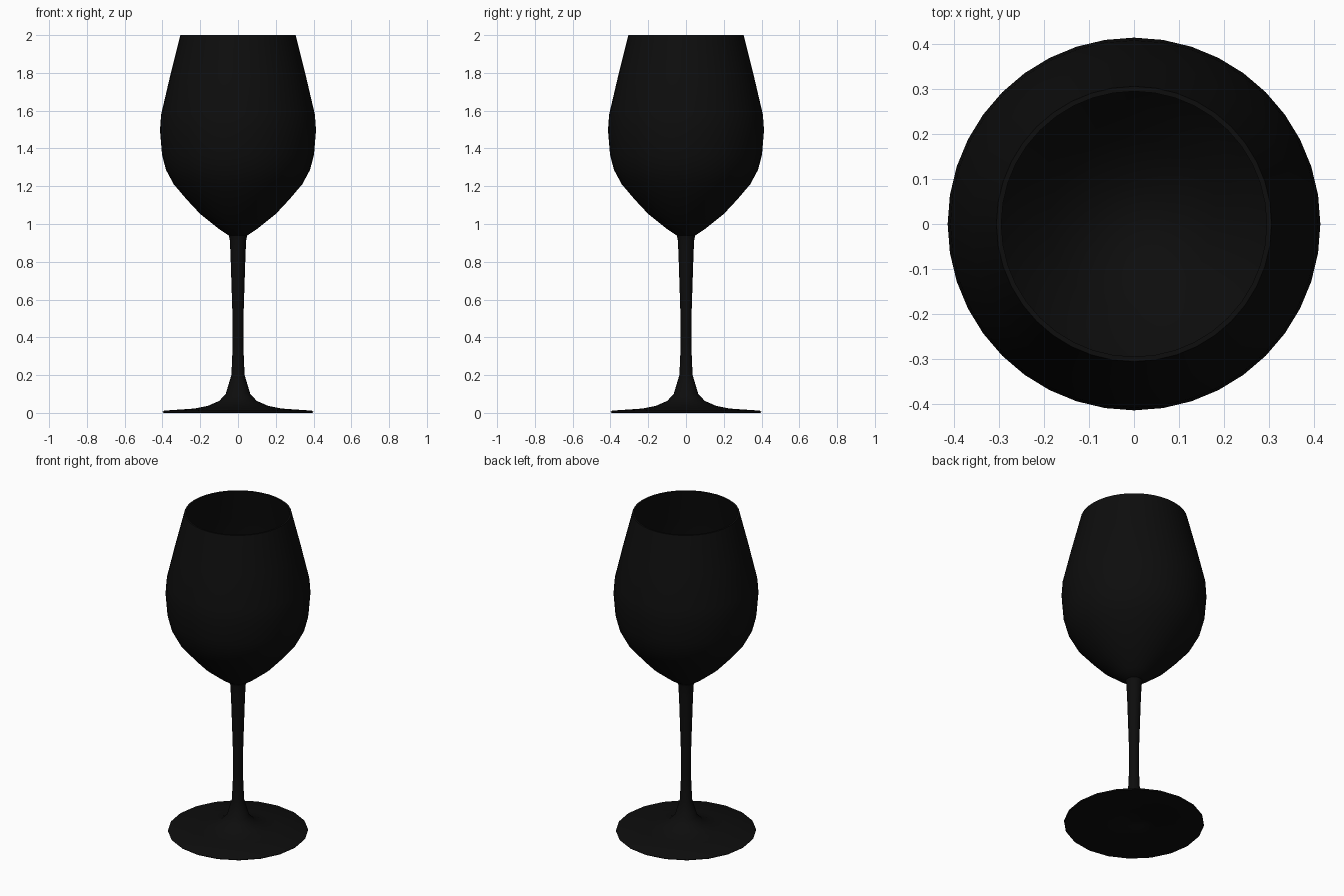
import bpy
import bmesh
from math import radians, tau

cube = bpy.data.objects.get("Cube")
if cube:
    bpy.data.objects.remove(cube, do_unlink=True)

# Single near-black colour
black = bpy.data.materials.new("near_black")
black.use_nodes = True
colour = (0.004, 0.004, 0.004, 1)
black.diffuse_color = colour
black.node_tree.nodes["Principled BSDF"].inputs["Base Color"].default_value = colour


def lathe(name, profile, sides):
    """Revolve a (radius, height) profile about the z axis."""
    bm = bmesh.new()
    verts = [bm.verts.new((r, 0, z)) for r, z in profile]
    edges = [bm.edges.new(pair) for pair in zip(verts, verts[1:])]
    bmesh.ops.spin(bm, geom=verts + edges, cent=(0, 0, 0), axis=(0, 0, 1),
                   angle=tau, steps=sides, use_merge=False)
    bmesh.ops.remove_doubles(bm, verts=bm.verts[:], dist=0.0005)
    bmesh.ops.recalc_face_normals(bm, faces=bm.faces[:])
    mesh = bpy.data.meshes.new(name)
    bm.to_mesh(mesh)
    bm.free()
    mesh.materials.append(black)
    obj = bpy.data.objects.new(name, mesh)
    bpy.context.collection.objects.link(obj)
    bpy.ops.object.select_all(action='DESELECT')
    obj.select_set(True)
    bpy.context.view_layer.objects.active = obj
    bpy.ops.object.shade_smooth_by_angle(angle=radians(40))
    return obj


# Bowl: outer wall up to the rim, then a thin inner wall back down
outer = [(0.05, 0.94), (0.10, 0.973), (0.20, 1.053), (0.27, 1.128),
         (0.34, 1.21), (0.381, 1.286), (0.402, 1.365), (0.413, 1.497),
         (0.407, 1.58), (0.36, 1.78), (0.305, 2.0)]
wall = 0.011
inner = [(r - wall, z + wall * 0.6) for r, z in outer[1:-1]]
rim = [(outer[-1][0] - wall, 2.0)]
lathe("bowl", [(0, 0.935)] + outer + rim + inner[::-1] + [(0, 0.965)], 40)

# Stem flaring into the foot, with a hollowed underside
lathe("stem_and_foot", [
    (0, 0.948), (0.05, 0.945), (0.044, 0.92), (0.04, 0.85), (0.03, 0.54),
    (0.028, 0.36), (0.035, 0.2), (0.065, 0.1), (0.10, 0.063),
    (0.16, 0.037), (0.23, 0.023), (0.39, 0.012), (0.40, 0.006),
    (0.395, 0), (0.16, 0.012), (0.08, 0.03), (0, 0.06)], 20)
